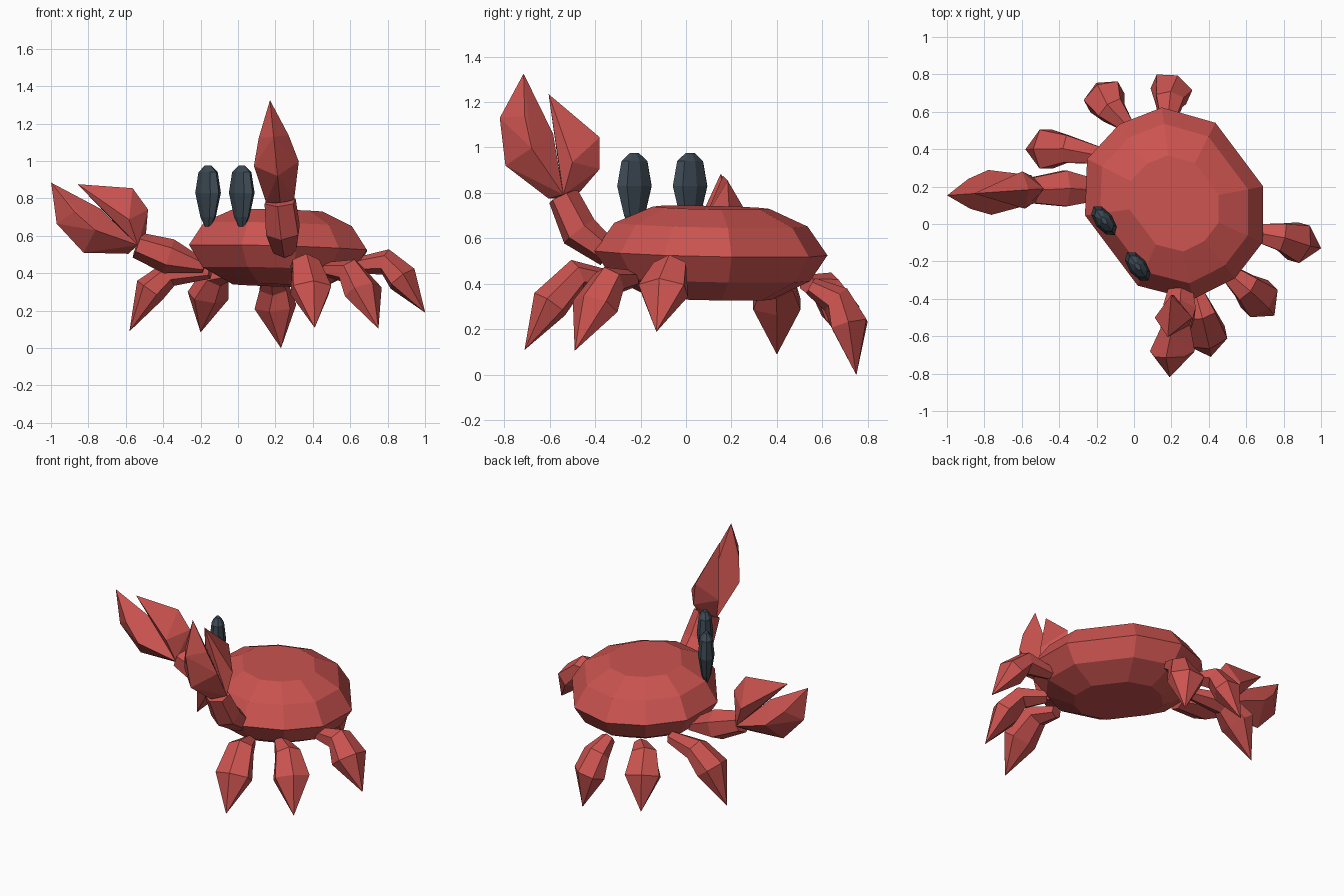
import bpy, bmesh, math
from mathutils import Vector, Matrix

if "Cube" in bpy.data.objects:
    bpy.data.objects.remove(bpy.data.objects["Cube"])


def material(name, rgb):
    m = bpy.data.materials.new(name)
    m.diffuse_color = (*rgb, 1)
    m.use_nodes = True
    m.node_tree.nodes["Principled BSDF"].inputs["Base Color"].default_value = m.diffuse_color
    return m


RED = material("shell red", (0.60, 0.088, 0.08))
SLATE = material("eye slate", (0.045, 0.065, 0.084))
FRONT = Vector((-0.8, -0.6, 0))      # the crab faces diagonally
SIDE = Vector((0.6, -0.8, 0))
CENTRE = Vector((0.215, 0.11, 0))


def finish(name, bm, mat):
    bmesh.ops.recalc_face_normals(bm, faces=bm.faces)
    me = bpy.data.meshes.new(name)
    bm.to_mesh(me)
    bm.free()
    me.materials.append(mat)
    ob = bpy.data.objects.new(name, me)
    bpy.context.collection.objects.link(ob)
    return ob


def loft(name, rings, mat):
    """Skin a list of equal-length point rings and cap both ends."""
    bm = bmesh.new()
    loops = [[bm.verts.new(p) for p in ring] for ring in rings]
    n = len(loops[0])
    for a, b in zip(loops, loops[1:]):
        for i in range(n):
            j = (i + 1) % n
            bm.faces.new((a[i], a[j], b[j], b[i]))
    bm.faces.new(loops[0])
    bm.faces.new(loops[-1])
    bmesh.ops.remove_doubles(bm, verts=bm.verts, dist=0.0015)
    return finish(name, bm, mat)


def limb(name, path, radii, sides=6):
    """Tapered limb; radii are (sideways, upright) pairs."""
    pts = [Vector(p) for p in path]
    rings = []
    for i, p in enumerate(pts):
        t = (pts[min(i + 1, len(pts) - 1)] - pts[max(i - 1, 0)]).normalized()
        lat = t.cross(Vector((0, 0, 1))).normalized()
        up = lat.cross(t)
        w, h = radii[i]
        rings.append([p + lat * w * math.sin(a) + up * h * math.cos(a)
                      for a in (2 * math.pi * k / sides for k in range(sides))])
    return loft(name, rings, RED)


# Shell: mirrored outline, scaled per height, slightly raised at the front
half = [(0.42, 0.235), (0.23, 0.47), (-0.02, 0.515), (-0.255, 0.45), (-0.435, 0.213)]
outline = half + [(f, -s) for f, s in reversed(half)]
shell = [(0.335, 0.52), (0.42, 0.85), (0.535, 1.0), (0.66, 0.83), (0.735, 0.5)]
loft("shell", [[CENTRE + FRONT * f * k + SIDE * s * k + Vector((0, 0, z + 0.04 * f * k))
                for f, s in outline] for z, k in shell], RED)

# Eyes: flattened eight-sided pods
for name, x, y in (("right_eye", -0.16, 0.018), ("left_eye", 0.02, -0.227)):
    rings = []
    for z, k in ((0.65, 0.25), (0.70, 0.6), (0.83, 1.0), (0.94, 0.75), (0.976, 0.25)):
        rings.append([Vector((x, y, z)) + SIDE * 0.095 * k * math.cos(a)
                      + FRONT * 0.05 * k * math.sin(a)
                      for a in (math.pi * i / 4 for i in range(8))])
    loft(name, rings, SLATE)

# Walking legs: root, thigh, shin, tip
legs = {
    "right_front_leg": [(-.15, .36, .41), (-.36, .40, .40), (-.47, .40, .31), (-.58, .40, .09)],
    "right_middle_leg": [(-.04, .53, .40), (-.12, .61, .39), (-.16, .68, .28), (-.2, .755, .085)],
    "right_back_leg": [(.18, .55, .39), (.19, .66, .33), (.2, .72, .22), (.23, .75, 0)],
    "left_back_leg": [(.62, -.04, .44), (.79, -.07, .46), (.88, -.10, .37), (1.0, -.13, .19)],
    "left_middle_leg": [(.48, -.24, .42), (.60, -.34, .41), (.67, -.40, .30), (.75, -.49, .105)],
    "left_front_leg": [(.32, -.34, .42), (.36, -.48, .44), (.39, -.60, .31), (.41, -.71, .11)],
}
for name, path in legs.items():
    limb(name, path, [(.045, .04), (.085, .07), (.12, .085), (.001, .001)])

# Claw arms
limb("right_claw_arm", [(-.18, .18, .435), (-.37, .19, .49), (-.54, .18, .55)],
     [(.06, .035), (.11, .095), (.08, .07)])
limb("left_claw_arm", [(.25, -.34, .53), (.24, -.47, .63), (.225, -.54, .785)],
     [(.07, .06), (.1, .085), (.09, .07)])

# Claw fingers as convex wedges: (outward, upward, half width)
big = [(.065, -.01, 0), (.255, .135, 0), (.28, .345, 0), (.175, .54, 0), (.045, .275, 0),
       (0, 0, .075), (.14, .2, .12), (.17, .345, .08)]
small = [(-.065, .01, 0), (-.16, .12, 0), (-.16, .26, 0), (.065, .45, 0), (.03, .2, 0),
         (0, 0, .07), (-.04, .14, .1)]


def finger(name, pts, wrist, axes, turn):
    c, s = math.cos(turn), math.sin(turn)
    out, up, lat = (Vector(a) for a in axes)
    bm = bmesh.new()
    for p, q, w in pts:
        base = Vector(wrist) + out * (p * c + q * s) + up * (q * c - p * s)
        for d in ((-w, w) if w else (0,)):
            bm.verts.new(base + lat * d)
    bmesh.ops.convex_hull(bm, input=bm.verts)
    finish(name, bm, RED)


claws = {
    "right": ((-.54, .185, .55), ((-1, -.07, 0), (0, 0, 1), (-.07, 1, 0)), math.radians(36)),
    "left": ((.225, -.54, .785), ((0, -1, 0), (-.1, 0, 1), (1, 0, .1)), 0),
}
for side, (wrist, axes, turn) in claws.items():
    finger(side + "_claw_big_finger", big, wrist, axes, turn)
    finger(side + "_claw_small_finger", small, wrist, axes, turn)
